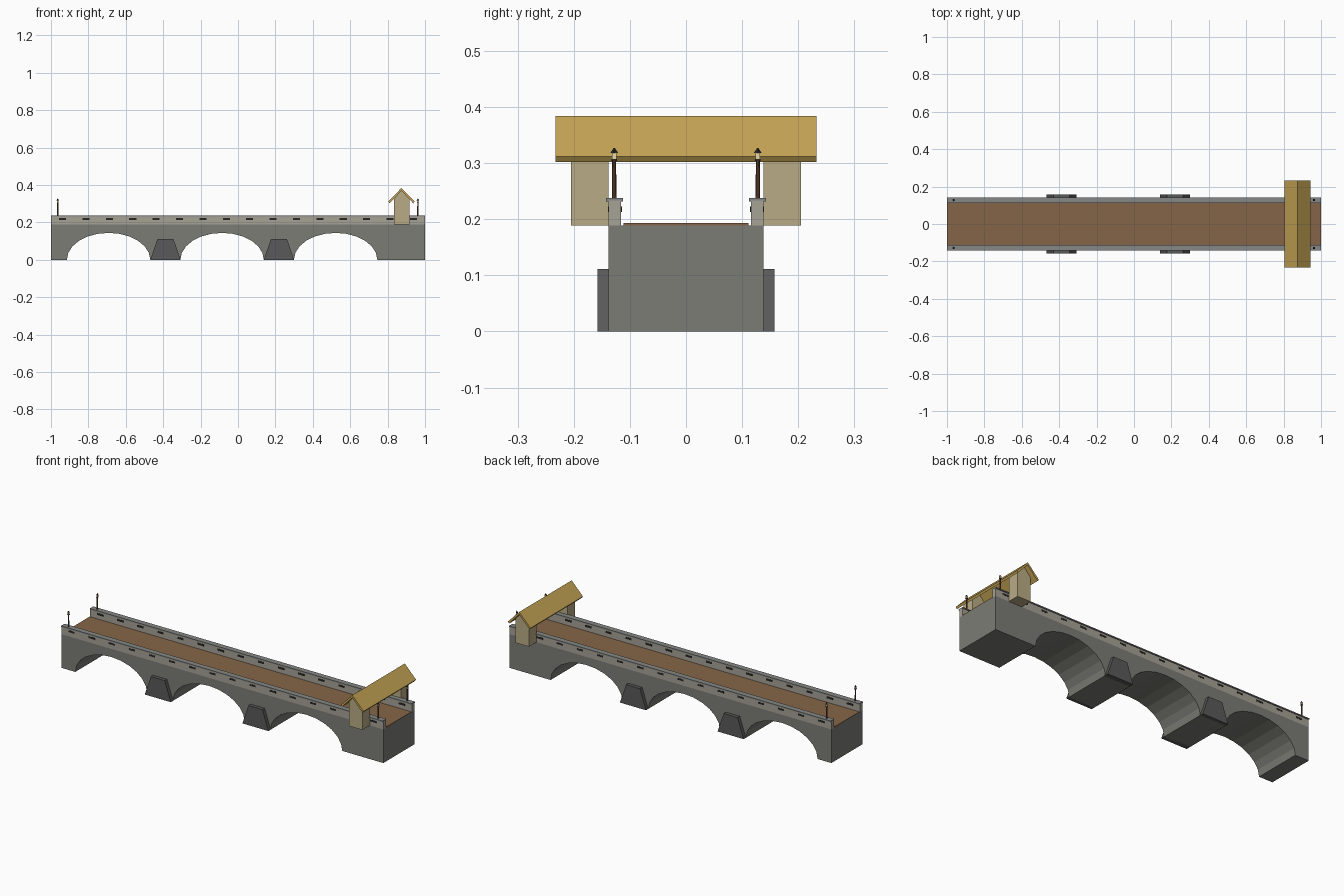
import bpy, bmesh, math
from mathutils import Vector, Matrix

if "Cube" in bpy.data.objects:
    bpy.data.objects.remove(bpy.data.objects["Cube"])


def material(name, rgb):
    m = bpy.data.materials.new(name)
    m.diffuse_color = (*rgb, 1)
    m.use_nodes = True
    m.node_tree.nodes["Principled BSDF"].inputs["Base Color"].default_value = m.diffuse_color
    return m


STONE = material("stone", (0.20, 0.20, 0.18))
PALE = material("pale_stone", (0.38, 0.36, 0.30))
COPING = material("coping_stone", (0.24, 0.25, 0.24))
DARK = material("dark_stone", (0.10, 0.10, 0.10))
BLACK = material("dark_iron", (0.02, 0.02, 0.02))
EARTH = material("brown_deck", (0.24, 0.13, 0.065))
WOOD = material("post_wood", (0.13, 0.06, 0.03))
GLOW = material("lantern_pane", (0.85, 0.68, 0.38))
PLASTER = material("plaster", (0.49, 0.41, 0.24))
THATCH = material("straw_roof", (0.55, 0.37, 0.09))


def finish(name, bm, mat):
    bmesh.ops.recalc_face_normals(bm, faces=bm.faces)
    mesh = bpy.data.meshes.new(name)
    bm.to_mesh(mesh)
    bm.free()
    mesh.materials.append(mat)
    ob = bpy.data.objects.new(name, mesh)
    bpy.context.collection.objects.link(ob)
    return ob


def box(name, x, y, z, mat):
    """Box from (min, max) ranges."""
    lo, hi = zip(x, y, z)
    lo, hi = Vector(lo), Vector(hi)
    bm = bmesh.new()
    bmesh.ops.create_cube(bm, size=1, matrix=Matrix.Translation((lo + hi) / 2)
                          @ Matrix.Diagonal((*(hi - lo), 1)))
    return finish(name, bm, mat)


def extrude_xz(name, profile, y0, y1, mat):
    """Closed x-z profile swept from y0 to y1."""
    bm = bmesh.new()
    face = bm.faces.new([bm.verts.new((x, y0, z)) for x, z in profile])
    new = bmesh.ops.extrude_face_region(bm, geom=[face])["geom"]
    verts = [v for v in new if isinstance(v, bmesh.types.BMVert)]
    bmesh.ops.translate(bm, verts=verts, vec=(0, y1 - y0, 0))
    return finish(name, bm, mat)


def cone(name, x, y, z0, z1, r0, r1, sides, mat):
    bm = bmesh.new()
    bmesh.ops.create_cone(bm, cap_ends=True, segments=sides, radius1=r0, radius2=r1,
                          depth=z1 - z0, matrix=Matrix.Translation((x, y, (z0 + z1) / 2)))
    return finish(name, bm, mat)


# Stone body with three elliptical arches
DECK_Z, HALF_W = 0.189, 0.138
ARCHES, SPAN, RISE, SEGS = (-0.692, -0.085, 0.522), 0.223, 0.144, 12
profile = [(-1, DECK_Z), (-1, 0)]
for c in ARCHES:
    for i in range(SEGS + 1):
        a = math.pi * (1 - i / SEGS)
        profile.append((c + SPAN * math.cos(a), RISE * math.sin(a)))
profile += [(1, 0), (1, DECK_Z)]
extrude_xz("bridge_body", profile, -HALF_W, HALF_W, STONE)

# Road surface
box("road_deck", (-1, 1), (-0.111, 0.111), (0.186, 0.193), EARTH)

for side, s in (("front", -1), ("back", 1)):
    def span(a, b):
        return tuple(sorted((s * a, s * b)))

    # Parapet wall, coping and drain slots
    box(f"{side}_parapet", (-1, 1), span(0.116, HALF_W), (DECK_Z, 0.233), PALE)
    box(f"{side}_coping", (-1, 1), span(0.112, 0.143), (0.232, 0.238), COPING)
    for i in range(16):
        x = -0.9375 + 0.125 * i
        box(f"{side}_drain_slot_{i}", (x - 0.019, x + 0.019), span(0.114, 0.1388),
            (0.213, 0.223), BLACK)

    # Tapered cutwaters on the piers
    for i, x in enumerate((-0.388, 0.219)):
        extrude_xz(f"{side}_cutwater_{i}",
                   [(x - 0.081, 0), (x + 0.081, 0), (x + 0.043, 0.111), (x - 0.043, 0.111)],
                   s * 0.13, s * 0.158, DARK)

    # Lamp posts at both ends
    for end, x in (("left", -0.964), ("right", 0.962)):
        y, tag = s * 0.128, f"{side}_{end}_lamp"
        cone(tag + "_post", x, y, 0.237, 0.306, 0.004, 0.0035, 8, WOOD)
        box(tag + "_base", (x - 0.005, x + 0.005), (y - 0.005, y + 0.005), (0.304, 0.307), BLACK)
        box(tag + "_lantern", (x - 0.004, x + 0.004), (y - 0.004, y + 0.004), (0.307, 0.319), GLOW)
        cone(tag + "_cap", x, y, 0.318, 0.327, 0.007, 0.001, 4, BLACK)

    # Gatehouse tower with a gabled top
    extrude_xz(f"{side}_gate_tower",
               [(0.833, 0.189), (0.916, 0.189), (0.916, 0.324), (0.8745, 0.372), (0.833, 0.324)],
               s * HALF_W, s * 0.205, PLASTER)

# Two roof slopes over the gate
for side, s in (("left", -1), ("right", 1)):
    x = 0.8738
    extrude_xz(f"{side}_roof_slope",
               [(x, 0.384), (x + s * 0.070, 0.312), (x + s * 0.063, 0.302), (x, 0.370)],
               -0.233, 0.233, THATCH)
